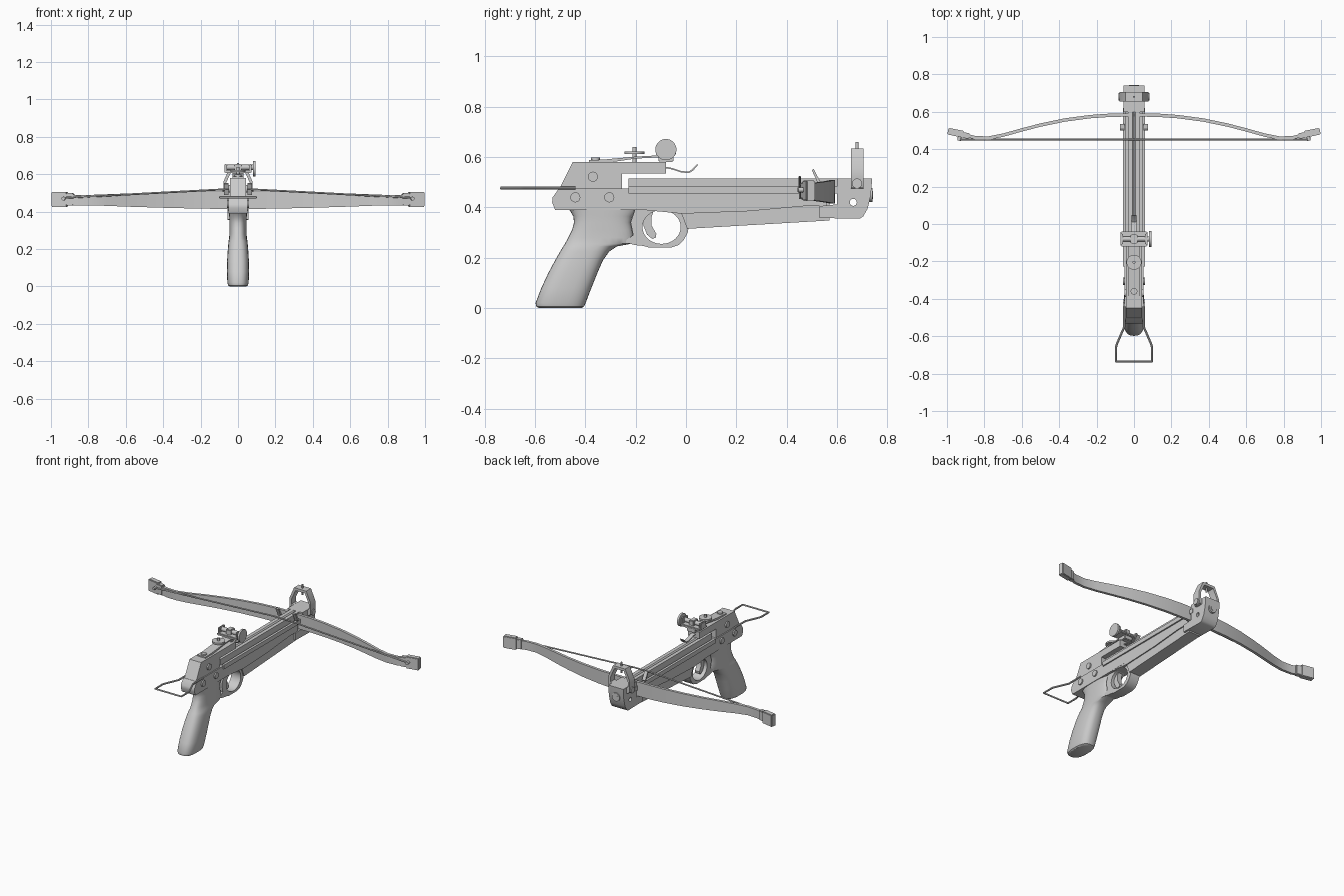
import bpy, bmesh, math
from mathutils import Matrix, Vector

if "Cube" in bpy.data.objects:
    bpy.data.objects.remove(bpy.data.objects["Cube"])

grey = bpy.data.materials.new("plain grey")
grey.diffuse_color = (0.6, 0.6, 0.6, 1)
grey.use_nodes = True
grey.node_tree.nodes["Principled BSDF"].inputs["Base Color"].default_value = grey.diffuse_color


def finish(name, bm):
    """Clean a bmesh and store it as a named object."""
    bmesh.ops.remove_doubles(bm, verts=bm.verts, dist=1e-5)
    bmesh.ops.recalc_face_normals(bm, faces=bm.faces)
    me = bpy.data.meshes.new(name)
    bm.to_mesh(me)
    bm.free()
    me.materials.append(grey)
    ob = bpy.data.objects.new(name, me)
    bpy.context.collection.objects.link(ob)
    return ob


def from_curve(name, cu, matrix):
    ob = bpy.data.objects.new(name + "_curve", cu)
    bpy.context.collection.objects.link(ob)
    bpy.context.view_layer.update()
    dg = bpy.context.evaluated_depsgraph_get()
    me = bpy.data.meshes.new_from_object(ob.evaluated_get(dg))
    bm = bmesh.new()
    bm.from_mesh(me)
    bm.transform(matrix)
    bpy.data.objects.remove(ob)
    bpy.data.meshes.remove(me)
    return finish(name, bm)


def plate(name, outlines, half, axis="X", at=0.0):
    """Extrude closed outlines (later ones are holes) along X (y,z) or Y (x,z)."""
    cu = bpy.data.curves.new(name, "CURVE")
    cu.dimensions = "2D"
    cu.fill_mode = "BOTH"
    cu.extrude = half
    for pts in outlines:
        sp = cu.splines.new("POLY")
        sp.points.add(len(pts) - 1)
        for p, (a, b) in zip(sp.points, pts):
            p.co = (a, b, 0, 1)
        sp.use_cyclic_u = True
    if axis == "X":
        m = Matrix(((0, 0, 1, at), (1, 0, 0, 0), (0, 1, 0, 0), (0, 0, 0, 1)))
    else:
        m = Matrix(((1, 0, 0, 0), (0, 0, -1, at), (0, 1, 0, 0), (0, 0, 0, 1)))
    return from_curve(name, cu, m)


def tube(name, pts, r, cyclic=False):
    cu = bpy.data.curves.new(name, "CURVE")
    cu.dimensions = "3D"
    cu.bevel_depth = r
    cu.bevel_resolution = 2
    cu.use_fill_caps = True
    sp = cu.splines.new("POLY")
    sp.points.add(len(pts) - 1)
    for p, c in zip(sp.points, pts):
        p.co = (*c, 1)
    sp.use_cyclic_u = cyclic
    return from_curve(name, cu, Matrix())


def rod(name, a, b, r, n=24):
    """Cylinder between two points."""
    a, b = Vector(a), Vector(b)
    d = b - a
    bm = bmesh.new()
    m = Matrix.Translation((a + b) / 2) @ d.to_track_quat("Z", "Y").to_matrix().to_4x4()
    bmesh.ops.create_cone(bm, cap_ends=True, segments=n, radius1=r, radius2=r,
                          depth=d.length, matrix=m)
    return finish(name, bm)


def box(name, c, size, rot=0.0, bevel=0.004):
    bm = bmesh.new()
    bmesh.ops.create_cube(bm, size=1, matrix=Matrix.Diagonal((*size, 1)))
    bmesh.ops.bevel(bm, geom=bm.edges[:], offset=bevel, segments=2, affect="EDGES")
    bm.transform(Matrix.Translation(c) @ Matrix.Rotation(rot, 4, "Z"))
    return finish(name, bm)


def loft(name, rings):
    """Skin closed rings of equal length, with end caps."""
    bm = bmesh.new()
    rows = [[bm.verts.new(p) for p in ring] for ring in rings]
    n = len(rows[0])
    for a, b in zip(rows, rows[1:]):
        for i in range(n):
            bm.faces.new((a[i], a[(i + 1) % n], b[(i + 1) % n], b[i]))
    bm.faces.new(rows[0])
    bm.faces.new(rows[-1])
    return finish(name, bm)


def oval(cy, cz, ry, rz, n=32):
    return [(cy + ry * math.cos(2 * math.pi * i / n),
             cz + rz * math.sin(2 * math.pi * i / n)) for i in range(n)]


# pistol grip: (z, back, front, half width)
grip = [(0, -.585, -.415, .045), (.006, -.595, -.405, .053), (.02, -.598, -.399, .057),
        (.08, -.575, -.376, .059), (.14, -.547, -.352, .058), (.19, -.52, -.33, .055),
        (.225, -.5, -.305, .052), (.245, -.488, -.275, .05), (.256, -.481, -.215, .048),
        (.28, -.468, -.205, .046), (.31, -.453, -.214, .046), (.34, -.445, -.219, .046),
        (.365, -.448, -.212, .046), (.385, -.46, -.195, .047), (.395, -.467, -.19, .047)]


def grip_ring(z, back, front, w, n=32):
    ring = []
    for i in range(n):
        c, s = math.cos(2 * math.pi * i / n), math.sin(2 * math.pi * i / n)
        ring.append((w * math.copysign(abs(s) ** .75, s),
                     (back + front) / 2 + (front - back) / 2 * math.copysign(abs(c) ** .75, c), z))
    return ring


loft("grip", [grip_ring(*g) for g in grip])

# trigger guard and trigger
plate("trigger_guard", [[(-.25, .262), (-.2, .25), (-.17, .247), (-.145, .24), (-.06, .24),
                         (-.03, .25), (-.008, .272), (.007, .3), (.01, .32), (.01, .4),
                         (-.2, .4), (-.22, .34), (-.21, .29)],
                        oval(-.097, .322, .076, .067)], .035)
plate("trigger", [[(-.17, .4), (-.125, .4), (-.137, .36), (-.138, .33), (-.118, .295),
                   (-.12, .28), (-.135, .275), (-.155, .292), (-.168, .325)]], .016)

# receiver: lower housing and upper lock housing with overhang
plate("lower_housing", [[(-.52, .39), (-.532, .42), (-.53, .44), (-.505, .475), (-.225, .475),
                         (-.02, .46), (-.02, .39)]], .05)
plate("upper_housing", [[(-.505, .47), (-.45, .58), (-.08, .58), (-.08, .535), (-.255, .535),
                         (-.255, .47)]], .043)

# fore-end, its raised upper part and the slotted rail on top
plate("fore_end", [[(-.2, .455), (.57, .455), (.57, .348), (.005, .315), (-.02, .38),
                    (-.2, .395)]], .042)
plate("fore_end_upper", [[(-.2, .46), (.56, .46), (.56, .405), (.47, .405), (.25, .385),
                          (-.015, .375), (-.19, .392)]], .049)
half = [(.008, .515), (.032, .515), (.032, .468), (.042, .468), (.042, .483), (.058, .483),
        (.058, .455)]
rail = [(0, .507)] + half + [(-x, z) for x, z in reversed(half)]
loft("rail", [[(x, y, z) for x, z in rail] for y in (-.228, .45, .62)])

# front block with cross hole and the limb bolt in its nose
plate("front_block", [[(.53, .358), (.53, .405), (.6, .412), (.6, .515), (.74, .515),
                       (.735, .45), (.722, .395), (.705, .365), (.69, .355)],
                      oval(.665, .42, .014, .014, 16)], .055)
rod("limb_bolt", (0, .7, .45), (0, .742, .45), .028)
rod("limb_bolt_head", (0, .7, .45), (0, .744, .45), .016, 6)

# front sight hoop, pivot screw and post
hoop = [(.056, .475), (.07, .478), (.078, .5), (.078, .56), (.045, .635)]
inner = [(.034, .618), (.064, .553), (.064, .52), (.056, .515)]
side = hoop + [(-x, z) for x, z in reversed(hoop)]
side += [(-x, z) for x, z in reversed(inner)] + inner
plate("front_sight_hoop", [side], .025, "Y", .68)
rod("front_sight_screw", (-.084, .68, .495), (.084, .68, .495), .02)
rod("front_sight_post", (0, .68, .59), (0, .68, .66), .006, 12)

# bow limbs as one curved blade: (x, y, half height)
blade = [(0, .583, .047), (.12, .582, .047), (.235, .574, .045), (.37, .556, .042),
         (.5, .529, .038), (.6, .503, .035), (.7, .475, .031), (.78, .459, .028),
         (.85, .462, .028), (.93, .483, .028)]
blade = [(-x, y, h) for x, y, h in blade[:0:-1]] + blade
loft("bow_limbs", [[(x, y - .009, .462 - h), (x, y + .009, .462 - h),
                    (x, y + .009, .462 + h), (x, y - .009, .462 + h)] for x, y, h in blade])

# limb tips, string pins, bolt clips and side screws on both sides
for s, tag in ((1, "right"), (-1, "left")):
    box("limb_tip_" + tag, (s * .953, .488, .466), (.085, .036, .08), s * .2)
    box("tip_collar_" + tag, (s * .902, .474, .466), (.05, .03, .066), s * .2)
    rod("string_pin_" + tag, (s * .935, .445, .47), (s * .93, .48, .47), .01, 12)
    plate("string_clip_" + tag, [[(.5, .548), (.508, .552), (.535, .5), (.527, .49)]],
          .012, "X", s * .062)
    for i, (y, z) in enumerate(((-.44, .44), (-.305, .44), (-.37, .522))):
        rod(f"side_screw_{tag}_{i}", (s * .03, y, z), (s * (.058 if i < 2 else .052), y, z), .02, 16)

# bow string over the rail, and rear cocking handle
tube("bow_string", [(-.93, .452, .474), (-.06, .452, .52), (.06, .452, .52), (.93, .452, .474)], .005)
bail = [(.052, -.44), (.052, -.55), (.093, -.645), (.096, -.66), (.096, -.735)]
tube("cocking_handle", [(x, y, .477) for x, y in bail]
     + [(-x, y, .477) for x, y in reversed(bail)], .006)

# rear sight: spring leaf, adjusting screws, cross bracket and knob
plate("sight_leaf", [[(-.385, .578), (-.385, .588), (-.33, .59), (-.2, .602), (-.05, .61),
                      (-.05, .602), (-.2, .594), (-.31, .578)]], .03)
rod("leaf_screw", (0, -.36, .58), (0, -.36, .598), .018, 16)
rod("height_screw", (0, -.205, .57), (0, -.205, .64), .008, 12)
rod("height_wheel", (0, -.205, .612), (0, -.205, .623), .04)
box("sight_base", (0, -.08, .595), (.06, .06, .03))
box("sight_bracket", (0, -.08, .614), (.144, .08, .016))
for s, tag in ((1, "right"), (-1, "left")):
    box("sight_bracket_end_" + tag, (s * .066, -.08, .632), (.014, .06, .046))
rod("sight_crossbar", (-.065, -.08, .637), (.09, -.08, .637), .014, 16)
box("sight_notch_block", (0, -.08, .638), (.035, .05, .036))
rod("sight_knob", (.08, -.08, .63), (.093, -.08, .63), .042, 32)

# spring strip holding the bolt down
plate("bolt_spring", [[(-.1, .565), (-.06, .558), (-.02, .545), (.01, .542), (.025, .552),
                       (.045, .572), (.047, .568), (.028, .546), (.012, .536), (-.02, .539),
                       (-.06, .552), (-.1, .559)]], .013)

# smooth round parts, keep hard edges
bpy.ops.object.select_all(action="DESELECT")
for ob in bpy.context.collection.objects:
    ob.select_set(True)
    bpy.context.view_layer.objects.active = ob
bpy.ops.object.shade_smooth_by_angle(angle=math.radians(35))
